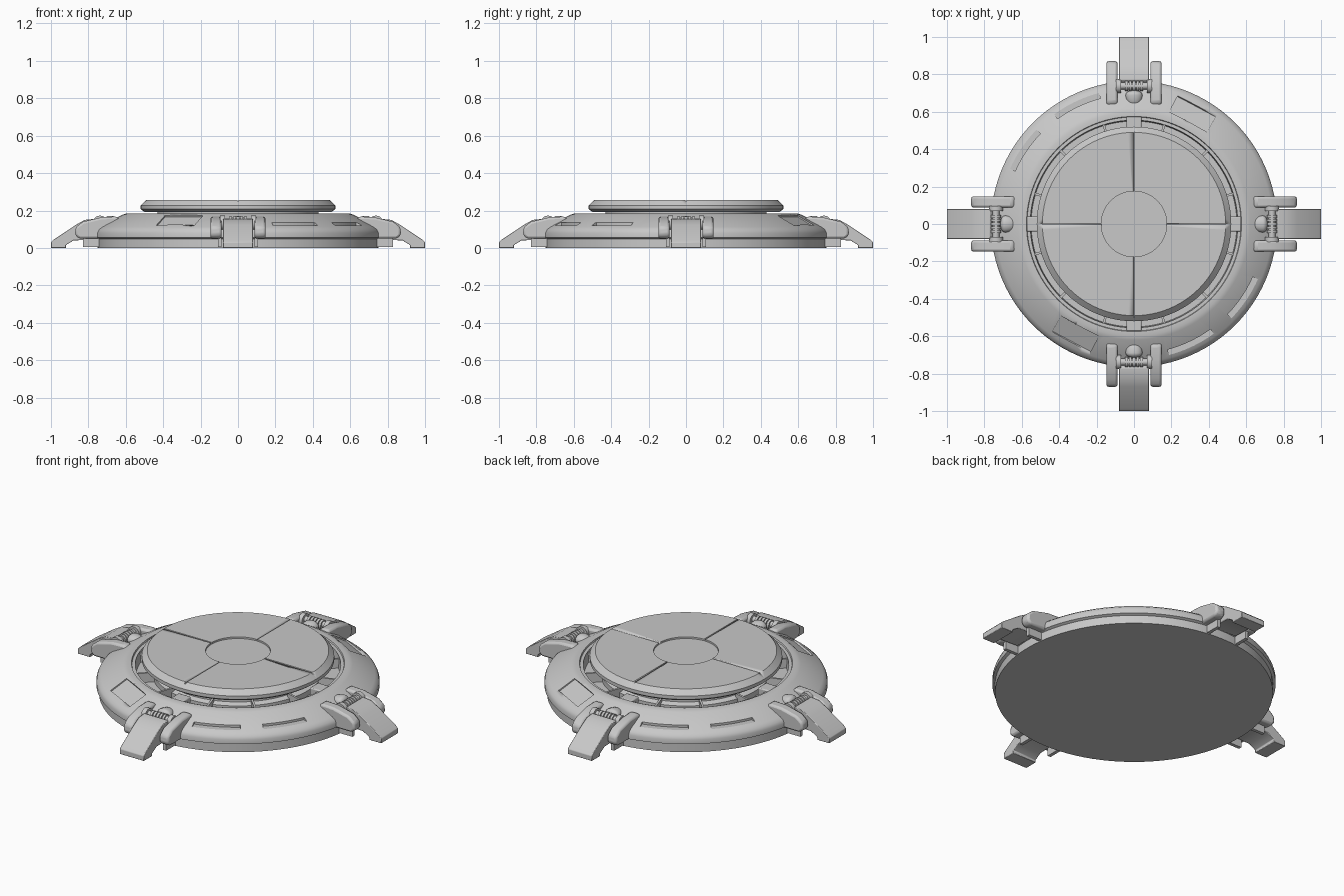
import bpy, bmesh, math
from mathutils import Matrix, Vector

if "Cube" in bpy.data.objects:
    bpy.data.objects.remove(bpy.data.objects["Cube"])

grey = bpy.data.materials.new("plain grey")
grey.use_nodes = True
grey.diffuse_color = (0.58, 0.58, 0.58, 1)
grey.node_tree.nodes["Principled BSDF"].inputs["Base Color"].default_value = (0.58, 0.58, 0.58, 1)


def finish(bm, name, bevel=0, smooth=True):
    bmesh.ops.remove_doubles(bm, verts=bm.verts, dist=1e-5)
    bmesh.ops.recalc_face_normals(bm, faces=bm.faces)
    mesh = bpy.data.meshes.new(name)
    bm.to_mesh(mesh)
    bm.free()
    mesh.materials.append(grey)
    obj = bpy.data.objects.new(name, mesh)
    bpy.context.collection.objects.link(obj)
    if smooth:
        bpy.ops.object.select_all(action='DESELECT')
        obj.select_set(True)
        bpy.context.view_layer.objects.active = obj
        bpy.ops.object.shade_smooth_by_angle(angle=math.radians(30))
    if bevel:
        mod = obj.modifiers.new("soft edges", 'BEVEL')
        mod.width, mod.segments = bevel, 2
    return obj


def lathe(name, profile, steps=96, start=0, sweep=360, smooth=True):
    """Turn an (r, z) profile about z; a partial sweep gets end caps."""
    bm = bmesh.new()
    full = sweep == 360
    rings = []
    for i in range(steps if full else steps + 1):
        a = math.radians(start + sweep * i / steps)
        rings.append([bm.verts.new((r * math.cos(a), r * math.sin(a), z)) for r, z in profile])
    n = len(profile)
    for i in range(steps):
        p, q = rings[i], rings[(i + 1) % len(rings)]
        for j in range(n):
            k = (j + 1) % n
            if profile[j][0] or profile[k][0]:
                loop = [p[j], q[j], q[k], p[k]]
                if not profile[j][0]:
                    loop.remove(q[j])
                if not profile[k][0]:
                    loop.remove(q[k])
                bm.faces.new(loop)
    if not full:
        bm.faces.new(rings[0])
        bm.faces.new(rings[-1])
    else:
        # Close the axis points onto one another
        bmesh.ops.remove_doubles(bm, verts=bm.verts, dist=1e-5)
    return finish(bm, name, smooth=smooth)


def prism(name, profile, y0, y1, bevel=0.0):
    """Extrude an (x, z) outline across y."""
    bm = bmesh.new()
    face = bm.faces.new([bm.verts.new((x, y0, z)) for x, z in profile])
    ext = bmesh.ops.extrude_face_region(bm, geom=[face])["geom"]
    bmesh.ops.translate(bm, vec=(0, y1 - y0, 0),
                        verts=[v for v in ext if isinstance(v, bmesh.types.BMVert)])
    return finish(bm, name, bevel)


def box(name, lo, hi, bevel=0.0):
    return prism(name, [(lo[0], lo[2]), (hi[0], lo[2]), (hi[0], hi[2]), (lo[0], hi[2])],
                 lo[1], hi[1], bevel)


def rod(name, radius, x, z, y0, y1, sides=20):
    bm = bmesh.new()
    bmesh.ops.create_cone(bm, cap_ends=True, segments=sides, radius1=radius, radius2=radius, depth=y1 - y0,
                          matrix=Matrix.Translation((x, (y0 + y1) / 2, z)) @ Matrix.Rotation(math.pi / 2, 4, 'X'))
    return finish(bm, name)


def repeat(obj, angles):
    for i, a in enumerate(angles):
        part = obj if i == 0 else obj.copy()
        if i:
            bpy.context.collection.objects.link(part)
        part.rotation_euler.z = math.radians(a)


def cut(target, cutter):
    cutter.hide_render = True
    cutter.hide_set(True)
    cutter.display_type = 'WIRE'
    mod = target.modifiers.new("cut", 'BOOLEAN')
    mod.operation, mod.object, mod.solver = 'DIFFERENCE', cutter, 'EXACT'


QUARTERS = (0, 90, 180, 270)

# Base ring with stepped foot and recessed channel
base = lathe("base_ring", [(0, 0), (0.75, 0), (0.75, 0.048), (0.765, 0.055), (0.765, 0.08),
                           (0.758, 0.097), (0.74, 0.112), (0.62, 0.177), (0.6, 0.183), (0.575, 0.183),
                           (0.572, 0.174), (0.555, 0.174), (0.55, 0.11), (0, 0.11)])

# Curved slots in two opposite quarters
for side in (0, 180):
    for first, last in ((-75, -54), (-44, -24)):
        cut(base, lathe("slot_cutter", [(0.69, 0.12), (0.76, 0.12), (0.76, 0.136), (0.69, 0.136)],
                        12, first + side, last - first, smooth=False))

# Shallow flat panels in the other two quarters
slope = math.atan2(0.065, 0.12)
for side in (0, 180):
    panel = box("panel_cutter", (-0.055, -0.115, -0.012), (0.055, 0.115, 0.06))
    turn = Matrix.Rotation(math.radians(62 + side), 4, 'Z')
    panel.matrix_world = turn @ Matrix.Translation((0.668, 0, 0.151)) @ Matrix.Rotation(slope, 4, 'Y')
    cut(base, panel)

# Pedestal and raised top plate
lathe("pedestal", [(0, 0.105), (0.46, 0.105), (0.46, 0.14), (0.43, 0.15), (0.43, 0.2), (0, 0.2)])
plate = lathe("top_plate", [(0, 0.246), (0.175, 0.246), (0.175, 0.256), (0.49, 0.256), (0.52, 0.227),
                            (0.52, 0.207), (0.5, 0.193), (0, 0.193)])
for a in QUARTERS:
    groove = box("groove_cutter", (0.172, -0.004, 0.247), (0.6, 0.004, 0.3))
    groove.rotation_euler.z = math.radians(a)
    cut(plate, groove)

# Ribs and latch blocks in the channel
repeat(box("channel_rib", (0.44, -0.006, 0.105), (0.565, 0.006, 0.165)),
       [q + a for q in QUARTERS for a in (17, 45, 73)])
repeat(box("latch_block", (0.5, -0.04, 0.105), (0.572, 0.04, 0.184), 0.006), QUARTERS)

# Clamp arm with a foot at its tip
repeat(prism("clamp_arm", [(0.92, 0), (1.0, 0), (1.0, 0.03), (0.985, 0.045), (0.87, 0.122), (0.82, 0.15),
                           (0.77, 0.155), (0.755, 0.14), (0.755, 0.045), (0.88, 0.04), (0.92, 0.016)],
             -0.08, 0.08, 0.003), QUARTERS)

# Cheeks, hinge discs and spring stops on both sides of the arm
for s in (-1, 1):
    lo, hi = sorted((s * 0.088, s * 0.148))
    repeat(prism("clamp_cheek", [(0.62, 0.14), (0.65, 0.168), (0.73, 0.164), (0.83, 0.14), (0.868, 0.11),
                                 (0.872, 0.07), (0.85, 0.05), (0.7, 0.05)], lo, hi, 0.012), QUARTERS)
    lo, hi = sorted((s * 0.07, s * 0.096))
    repeat(rod("hinge_disc", 0.038, 0.738, 0.135, lo, hi), QUARTERS)
    lo, hi = sorted((s * 0.088, s * 0.108))
    repeat(box("clamp_bracket", (0.74, lo, 0.005), (0.83, hi, 0.06)), QUARTERS)

# Hinge pin with spring coils
repeat(rod("hinge_pin", 0.018, 0.738, 0.142, -0.09, 0.09), QUARTERS)
for i in range(5):
    y = -0.04 + 0.02 * i
    repeat(rod("spring_coil", 0.028, 0.738, 0.14, y - 0.007, y + 0.007, 16), QUARTERS)

# Pointed plunger aimed at the centre
plunger = bmesh.new()
bmesh.ops.create_uvsphere(plunger, u_segments=20, v_segments=12, radius=1)
for v in plunger.verts:
    v.co = Vector((0.69 + v.co.x * (0.062 if v.co.x < 0 else 0.025), v.co.y * 0.045, 0.142 + v.co.z * 0.03))
repeat(finish(plunger, "plunger"), QUARTERS)
